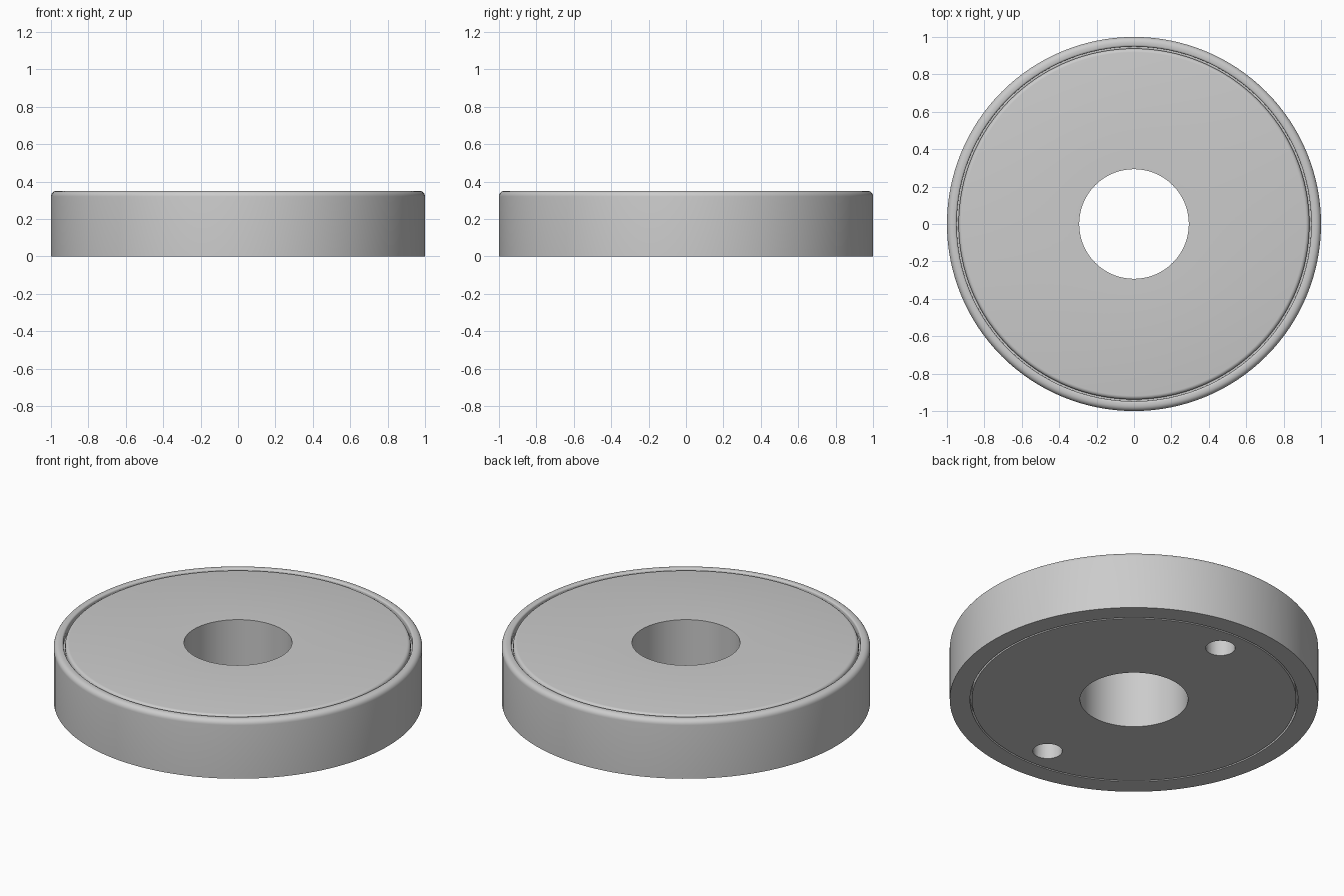
import bpy, bmesh, math

if "Cube" in bpy.data.objects:
    bpy.data.objects.remove(bpy.data.objects["Cube"])

SEGMENTS = 128
HEIGHT = 0.35


def arc(cx, cz, r, start, end, steps=6):
    """Points of a fillet in the profile plane, angles in degrees."""
    angles = [math.radians(start + (end - start) * i / steps) for i in range(steps + 1)]
    return [(cx + r * math.cos(a), cz + r * math.sin(a)) for a in angles]


def lathe(name, profile):
    """Revolve a closed (radius, height) profile around z."""
    bm = bmesh.new()
    verts = [bm.verts.new((r, 0, z)) for r, z in profile]
    edges = [bm.edges.new((v, verts[(i + 1) % len(verts)])) for i, v in enumerate(verts)]
    bmesh.ops.spin(bm, geom=verts + edges, cent=(0, 0, 0), axis=(0, 0, 1),
                   angle=2 * math.pi, steps=SEGMENTS, use_merge=True)
    bmesh.ops.remove_doubles(bm, verts=bm.verts, dist=1e-5)
    bmesh.ops.recalc_face_normals(bm, faces=bm.faces)
    mesh = bpy.data.meshes.new(name)
    bm.to_mesh(mesh)
    bm.free()
    obj = bpy.data.objects.new(name, mesh)
    bpy.context.collection.objects.link(obj)
    return obj


# Disc with centre bore, rounded rim and a fine groove in each face
profile = [(0.293, 0), (0.880, 0), (0.880, 0.03), (0.890, 0.03), (0.890, 0), (1, 0)]
profile += arc(0.97, HEIGHT - 0.03, 0.03, 0, 90)
profile += arc(0.958, HEIGHT - 0.01, 0.01, 90, 180, 3)
profile += [(0.948, HEIGHT - 0.04), (0.938, HEIGHT - 0.04)]
profile += arc(0.918, HEIGHT - 0.02, 0.02, 0, 90, 4)
profile += [(0.293, HEIGHT)]
disc = lathe("disc", profile)

# Two blind holes in the underside
cutters = []
for y in (-0.73, 0.73):
    bpy.ops.mesh.primitive_cylinder_add(vertices=48, radius=0.08, depth=0.4, location=(0, y, 0))
    cutter = bpy.context.object
    cutter.name = "pin_hole_cutter"
    cutter.hide_render = True
    cutters.append(cutter)
    cut = disc.modifiers.new("pin_hole", 'BOOLEAN')
    cut.operation = 'DIFFERENCE'
    cut.solver = 'EXACT'
    cut.object = cutter

bpy.ops.object.select_all(action='DESELECT')
disc.select_set(True)
bpy.context.view_layer.objects.active = disc
for mod in list(disc.modifiers):
    bpy.ops.object.modifier_apply(modifier=mod.name)
for cutter in cutters:
    bpy.data.objects.remove(cutter)

bpy.ops.object.shade_smooth_by_angle(angle=math.radians(35))
